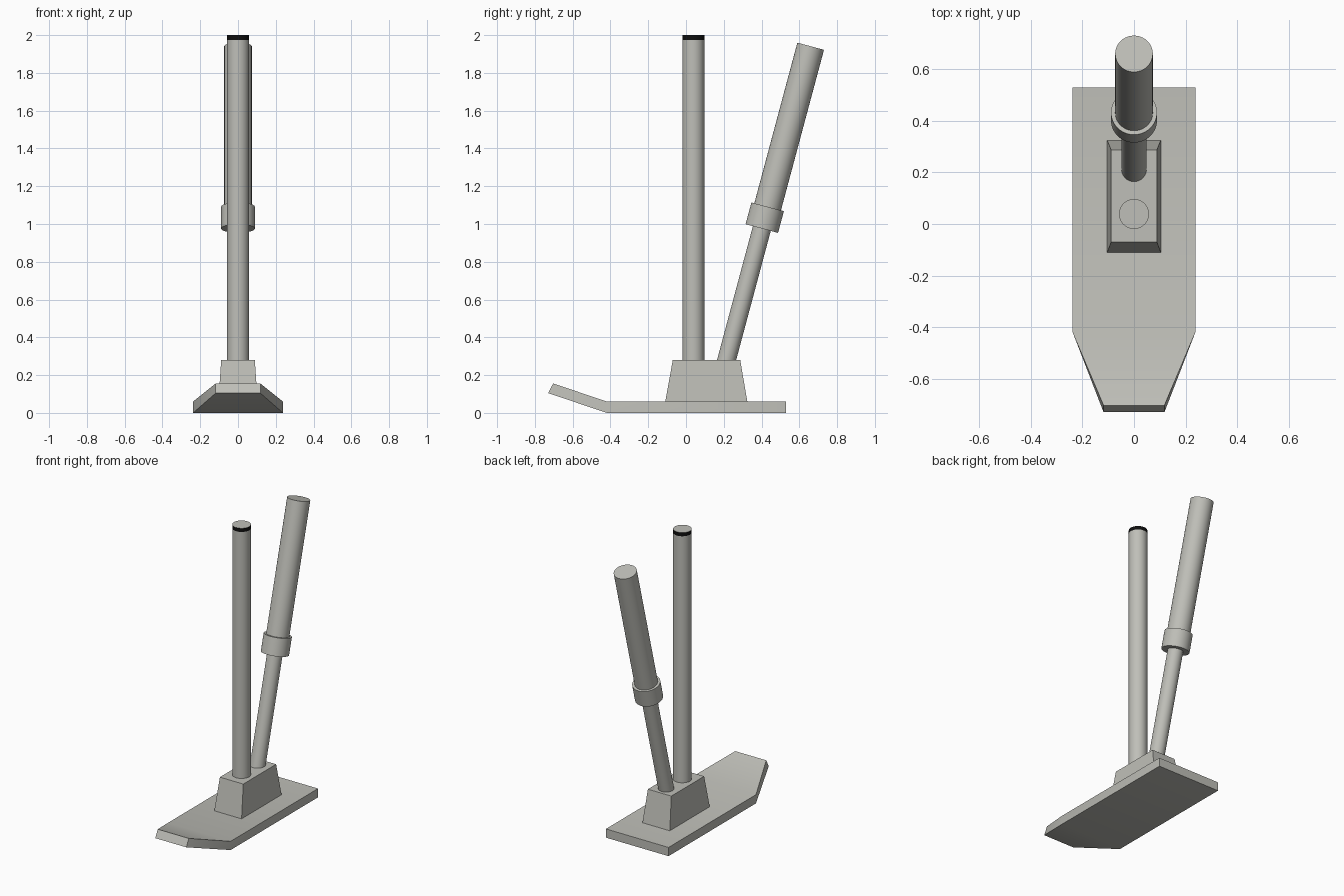
import bpy, bmesh, math
from mathutils import Vector

if "Cube" in bpy.data.objects:
    bpy.data.objects.remove(bpy.data.objects["Cube"])


def material(name, rgb):
    m = bpy.data.materials.new(name)
    m.diffuse_color = (*rgb, 1)
    m.use_nodes = True
    m.node_tree.nodes["Principled BSDF"].inputs["Base Color"].default_value = m.diffuse_color
    return m


GREY = material("warm grey", (0.52, 0.52, 0.48))
BLACK = material("black", (0.005, 0.005, 0.005))


def finish(obj, name, mat):
    obj.name = name
    obj.data.materials.append(mat)
    bpy.ops.object.select_all(action='DESELECT')
    obj.select_set(True)
    bpy.context.view_layer.objects.active = obj
    bpy.ops.object.shade_smooth_by_angle(angle=math.radians(30))
    return obj


def rod(name, a, b, radius, mat=GREY):
    """Cylinder between two points."""
    a, b = Vector(a), Vector(b)
    d = b - a
    bpy.ops.mesh.primitive_cylinder_add(
        vertices=48, radius=radius, depth=d.length, location=(a + b) / 2,
        rotation=d.to_track_quat('Z', 'Y').to_euler())
    return finish(bpy.context.object, name, mat)


def loft(name, rings):
    """Closed solid through a series of four-cornered rings."""
    bm = bmesh.new()
    loops = [[bm.verts.new(p) for p in ring] for ring in rings]
    for r, s in zip(loops, loops[1:]):
        for i in range(4):
            j = (i + 1) % 4
            bm.faces.new((r[i], r[j], s[j], s[i]))
    bm.faces.new(loops[0])
    bm.faces.new(loops[-1])
    bmesh.ops.recalc_face_normals(bm, faces=bm.faces)
    mesh = bpy.data.meshes.new(name)
    bm.to_mesh(mesh)
    bm.free()
    obj = bpy.data.objects.new(name, mesh)
    bpy.context.collection.objects.link(obj)
    return finish(obj, name, GREY)


# Ski plate with upturned, tapered tip: half width, bottom (y, z), top (y, z)
sections = [(0.238, (0.53, 0), (0.53, 0.06)),
            (0.238, (-0.42, 0), (-0.42, 0.06)),
            (0.118, (-0.73, 0.105), (-0.703, 0.156))]
loft("ski", [[(-w, *lo), (w, *lo), (w, *hi), (-w, *hi)] for w, lo, hi in sections])

# Tapered mounting block: half width, front y, back y, z
block = [(0.104, -0.11, 0.325, 0.058), (0.089, -0.07, 0.287, 0.28)]
loft("mounting_block", [[(-w, f, z), (w, f, z), (w, b, z), (-w, b, z)]
                        for w, f, b, z in block])

# Upright strut with a black band and grey cap
rod("upright_strut", (0, 0.039, 0.26), (0, 0.039, 1.975), 0.058)
band = rod("strut_band", (0, 0.039, 1.975), (0, 0.039, 2.0), 0.058, BLACK)
band.data.materials.append(GREY)
for face in band.data.polygons:
    if face.normal.z > 0.9:
        face.material_index = 1

# Leaning shock absorber: axis leans back 15 degrees
top = Vector((0, 0.66, 1.941))
axis = Vector((0, math.sin(math.radians(15)), math.cos(math.radians(15))))


def along(dist):
    return top - axis * dist


rod("shock_rod", along(1.76), along(0.95), 0.049)
rod("shock_body", along(0.95), along(0), 0.073)
rod("shock_collar", along(0.999), along(0.88), 0.089)
